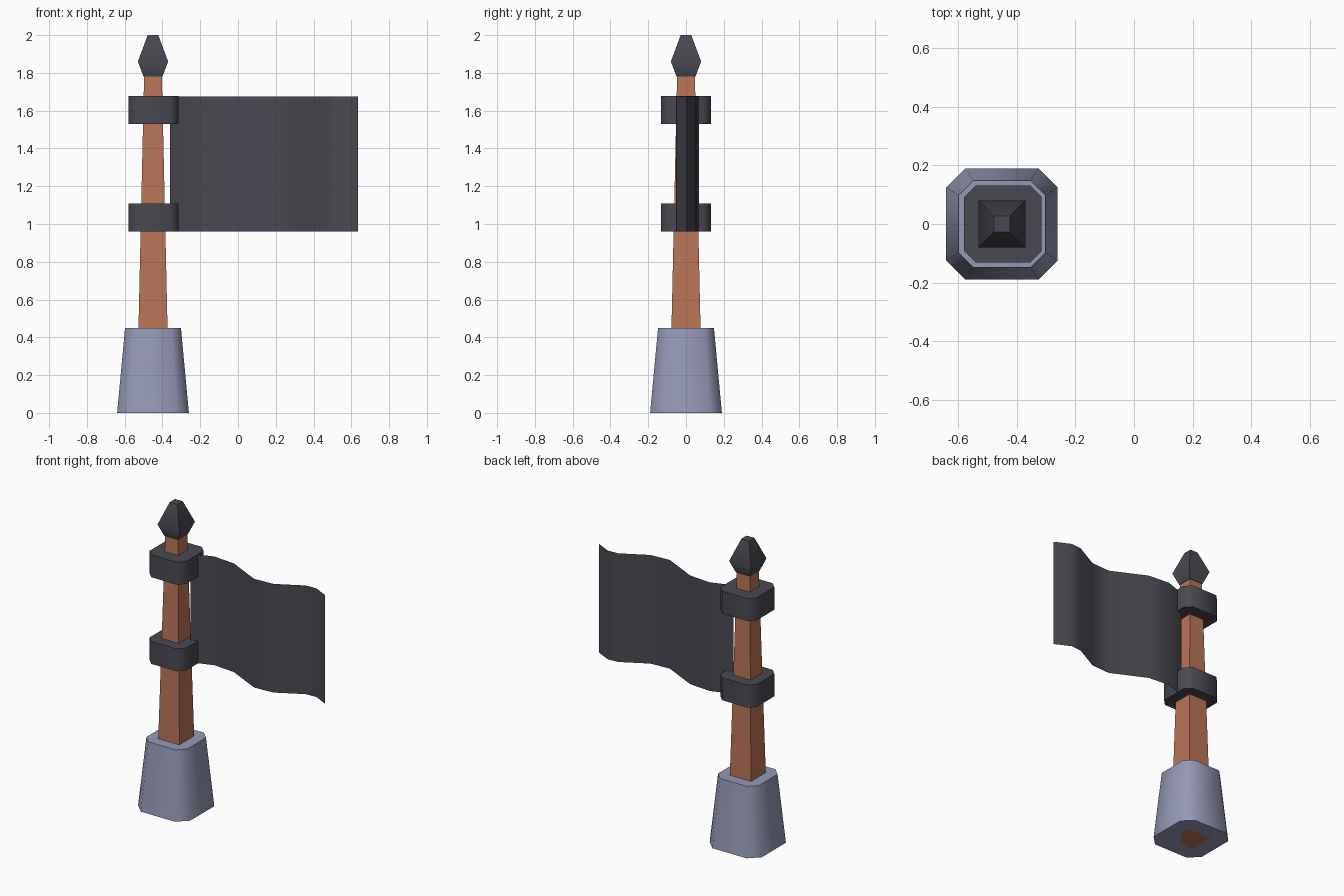
import bpy, bmesh, math

if "Cube" in bpy.data.objects:
    bpy.data.objects.remove(bpy.data.objects["Cube"])

PX = -0.45  # pole axis


def material(name, rgb):
    m = bpy.data.materials.new(name)
    m.diffuse_color = (*rgb, 1)
    m.use_nodes = True
    m.node_tree.nodes["Principled BSDF"].inputs["Base Color"].default_value = m.diffuse_color
    return m


STONE = material("blue grey stone", (0.30, 0.32, 0.47))
WOOD = material("brown wood", (0.49, 0.178, 0.093))
DARK = material("dark grey", (0.066, 0.066, 0.084))


def finish(name, bm, mat, angle):
    me = bpy.data.meshes.new(name)
    bm.to_mesh(me)
    bm.free()
    me.materials.append(mat)
    ob = bpy.data.objects.new(name, me)
    bpy.context.collection.objects.link(ob)
    bpy.ops.object.select_all(action='DESELECT')
    ob.select_set(True)
    bpy.context.view_layer.objects.active = ob
    if angle:
        bpy.ops.object.shade_smooth_by_angle(angle=math.radians(angle))
    return ob


def outline(h, c):
    """Square of half width h with corners cut by c."""
    if c == 0:
        return [(h, -h), (h, h), (-h, h), (-h, -h)]
    k = h - c
    return [(k, -h), (h, -k), (h, k), (k, h), (-k, h), (-h, k), (-h, -k), (-k, -h)]


def loft(name, sections, mat, angle=0, cx=PX):
    """Stack of (z, half width, corner cut) sections, capped at both ends."""
    bm = bmesh.new()
    rings = [[bm.verts.new((cx + x, y, z)) for x, y in outline(h, c)]
             for z, h, c in sections]
    for a, b in zip(rings, rings[1:]):
        n = len(a)
        for i in range(n):
            j = (i + 1) % n
            bm.faces.new((a[i], a[j], b[j], b[i]))
    bm.faces.new(rings[0][::-1])
    bm.faces.new(rings[-1])
    return finish(name, bm, mat, angle)


# Stone foot, wooden pole, pointed tip
loft("stone_base", [(0, 0.19, 0.065), (0.45, 0.148, 0.05)], STONE, 50)
loft("pole", [(0, 0.087, 0), (1.79, 0.047, 0)], WOOD)
loft("pole_tip", [(1.78, 0.05, 0), (1.86, 0.08, 0), (2.0, 0.028, 0)], DARK, 50)

# Two bands that hold the flag
for name, z in (("lower_band", 0.96), ("upper_band", 1.53)):
    loft(name, [(z, 0.132, 0.04), (z + 0.148, 0.132, 0.04)], DARK, 50, cx=-0.447)

# Waving flag, a thin sheet
wave = [(-0.36, 0.02), (-0.22, 0.068), (-0.07, 0.056), (0.155, -0.054),
        (0.29, -0.046), (0.46, 0.045), (0.535, 0.05), (0.635, 0.0)]
bm = bmesh.new()
cols = [[bm.verts.new((x, y, z)) for z in (0.96, 1.675)] for x, y in wave]
for a, b in zip(cols, cols[1:]):
    bm.faces.new((a[0], b[0], b[1], a[1]))
finish("flag", bm, DARK, 60)
